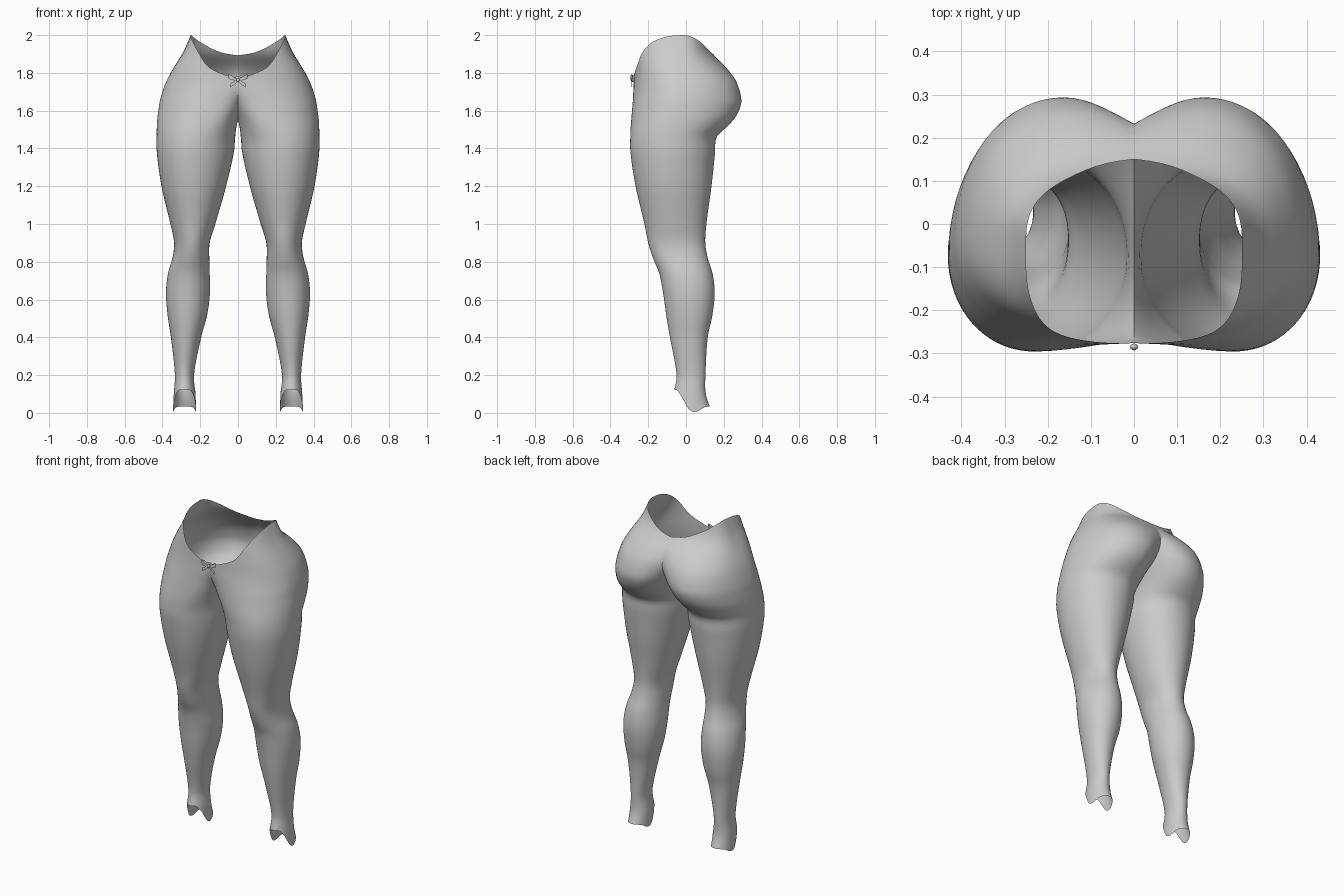
import bpy, bmesh
from math import sin, cos, radians, pi

if "Cube" in bpy.data.objects:
    bpy.data.objects.remove(bpy.data.objects["Cube"])

# Leg and hip profile: z, inner x, outer x, front y, back y
PROFILE = [
    (0.00, .222, .345, -.072, .138), (0.10, .225, .340, -.065, .105),
    (0.20, .233, .334, -.050, .103), (0.40, .195, .355, -.085, .115),
    (0.52, .163, .373, -.105, .140), (0.64, .148, .381, -.122, .152),
    (0.74, .150, .370, -.142, .140), (0.82, .152, .347, -.175, .115),
    (0.90, .150, .338, -.200, .102), (1.00, .120, .358, -.220, .108),
    (1.20, .063, .405, -.267, .135), (1.38, .022, .430, -.294, .154),
    (1.46, .015, .431, -.295, .162), (1.51, .009, .430, -.293, .212),
    (1.56, -.004, .427, -.289, .258), (1.61, -.028, .420, -.285, .284),
    (1.66, -.060, .412, -.281, .293), (1.75, -.135, .382, -.277, .268),
    (1.82, -.190, .345, -.275, .220), (1.91, -.240, .290, -.270, .137),
    (2.00, -.250, .250, -.260, .105)]
# z, y of widest point, x of front peak, x of back peak
PEAKS = [
    (0.00, .03, .283, .283), (0.20, .03, .284, .284), (0.62, .02, .265, .265),
    (0.90, -.04, .243, .245), (1.20, -.07, .235, .235), (1.45, -.07, .225, .215),
    (1.58, -.05, .165, .180), (1.66, -.04, .120, .160), (1.76, -.03, .035, .135),
    (1.84, -.03, .0, .065), (1.90, -.03, .0, .0), (2.00, -.03, .0, .0)]
# Edge heights by angle: -90 front, 0 side, 90 back
WAIST = [(-90, 1.775), (-69, 1.83), (-52, 1.905), (-30, 1.965), (0, 2.0),
         (25, 1.988), (49, 1.955), (74, 1.91), (90, 1.893)]
HEM = [(-90, .12), (-58, .12), (-35, .09), (0, .008), (45, .03), (90, .035)]


def sample(table, z):
    """Smooth cubic interpolation through table rows keyed on column 0."""
    z = min(max(z, table[0][0]), table[-1][0])
    i = 0
    while i < len(table) - 2 and z > table[i + 1][0]:
        i += 1
    a, b = table[i], table[i + 1]
    p, n = table[max(i - 1, 0)], table[min(i + 2, len(table) - 1)]
    h = b[0] - a[0]
    t = (z - a[0]) / h
    out = []
    for k in range(1, len(a)):
        m0 = (b[k] - p[k]) / (b[0] - p[0]) * h
        m1 = (n[k] - a[k]) / (n[0] - a[0]) * h
        out.append((2*t**3 - 3*t*t + 1) * a[k] + (t**3 - 2*t*t + t) * m0
                   + (3*t*t - 2*t**3) * b[k] + (t**3 - t*t) * m1)
    return out


def step(lo, hi, v):
    t = min(max((v - lo) / (hi - lo), 0), 1)
    return t * t * (3 - 2 * t)


def surface(z, deg):
    """Point on the right half at height level z and angle deg."""
    c, s = cos(radians(deg)), sin(radians(deg))
    fold = deg if abs(deg) <= 90 else (180 - deg if deg > 0 else -180 - deg)
    if z < .25:
        hem = sample(HEM, fold)[0]
        z = hem + z / .25 * (.25 - hem)
    elif z > 1.6:
        z = 1.6 + (z - 1.6) / .4 * (sample(WAIST, fold)[0] - 1.6)
    xi, xo, yf, yb = sample(PROFILE, z)
    yc, xf, xb = sample(PEAKS, z)
    n = 2.05 + (.8 if s < 0 else .3) * step(1.65, 1.95, z)
    if s < 0 and c < 0:
        n += .8 * step(1.4, 1.6, z) * (1 - step(1.7, 1.9, z))
    px, py = (xf, yf) if s < 0 else (xb, yb)
    x = px + ((xo if c > 0 else xi) - px) * abs(c) ** (2 / n)
    y = yc + (py - yc) * abs(s) ** (2 / n)
    return x, y, z


def finish(name, bm, angle=50):
    """Make the object, mirror it across x and shade it."""
    me = bpy.data.meshes.new(name)
    bm.to_mesh(me)
    bm.free()
    ob = bpy.data.objects.new(name, me)
    bpy.context.collection.objects.link(ob)
    bpy.ops.object.select_all(action='DESELECT')
    bpy.context.view_layer.objects.active = ob
    ob.select_set(True)
    mod = ob.modifiers.new("mirror", 'MIRROR')
    mod.merge_threshold = .0005
    bpy.ops.object.modifier_apply(modifier=mod.name)
    bpy.ops.object.shade_smooth_by_angle(angle=radians(angle))
    return ob


# Leggings: loft one leg up to the waist, trim at the centre plane, mirror
SIDES, LEVELS = 72, 90
bm = bmesh.new()
rings = [[bm.verts.new(surface(2 * j / LEVELS, -180 + 360 * i / SIDES))
          for i in range(SIDES)] for j in range(LEVELS + 1)]
for lo, hi in zip(rings, rings[1:]):
    for i in range(SIDES):
        k = (i + 1) % SIDES
        bm.faces.new((lo[i], lo[k], hi[k], hi[i]))
bmesh.ops.bisect_plane(bm, geom=bm.verts[:] + bm.edges[:] + bm.faces[:], dist=1e-5,
                       plane_co=(0, 0, 0), plane_no=(1, 0, 0), clear_inner=True)
for v in bm.verts:
    if abs(v.co.x) < 1e-4:
        v.co.x = 0
finish("leggings", bm)


# Bow: folded ribbon loops, hanging tails and a knot
def ribbon(bm, path):
    pairs = [(bm.verts.new((x, y, z - w)), bm.verts.new((x, y, z + w)))
             for x, y, z, w in path]
    for a, b in zip(pairs, pairs[1:]):
        bm.faces.new((a[0], b[0], b[1], a[1]))


bm = bmesh.new()
ribbon(bm, [(.003, -.284, 1.762, .005), (.020, -.294, 1.769, .009),
            (.038, -.294, 1.777, .012), (.049, -.287, 1.781, .012),
            (.036, -.279, 1.777, .011), (.003, -.279, 1.762, .005)])
finish("bow_loops", bm)
bm = bmesh.new()
ribbon(bm, [(.002, -.284, 1.760, .006), (.018, -.288, 1.748, .009),
            (.040, -.287, 1.733, .011)])
finish("bow_tails", bm)
bpy.ops.mesh.primitive_uv_sphere_add(segments=12, ring_count=8, radius=1,
                                     location=(0, -.285, 1.763))
knot = bpy.context.object
knot.name = "bow_knot"
knot.scale = (.009, .008, .011)
bpy.ops.object.shade_smooth_by_angle()
